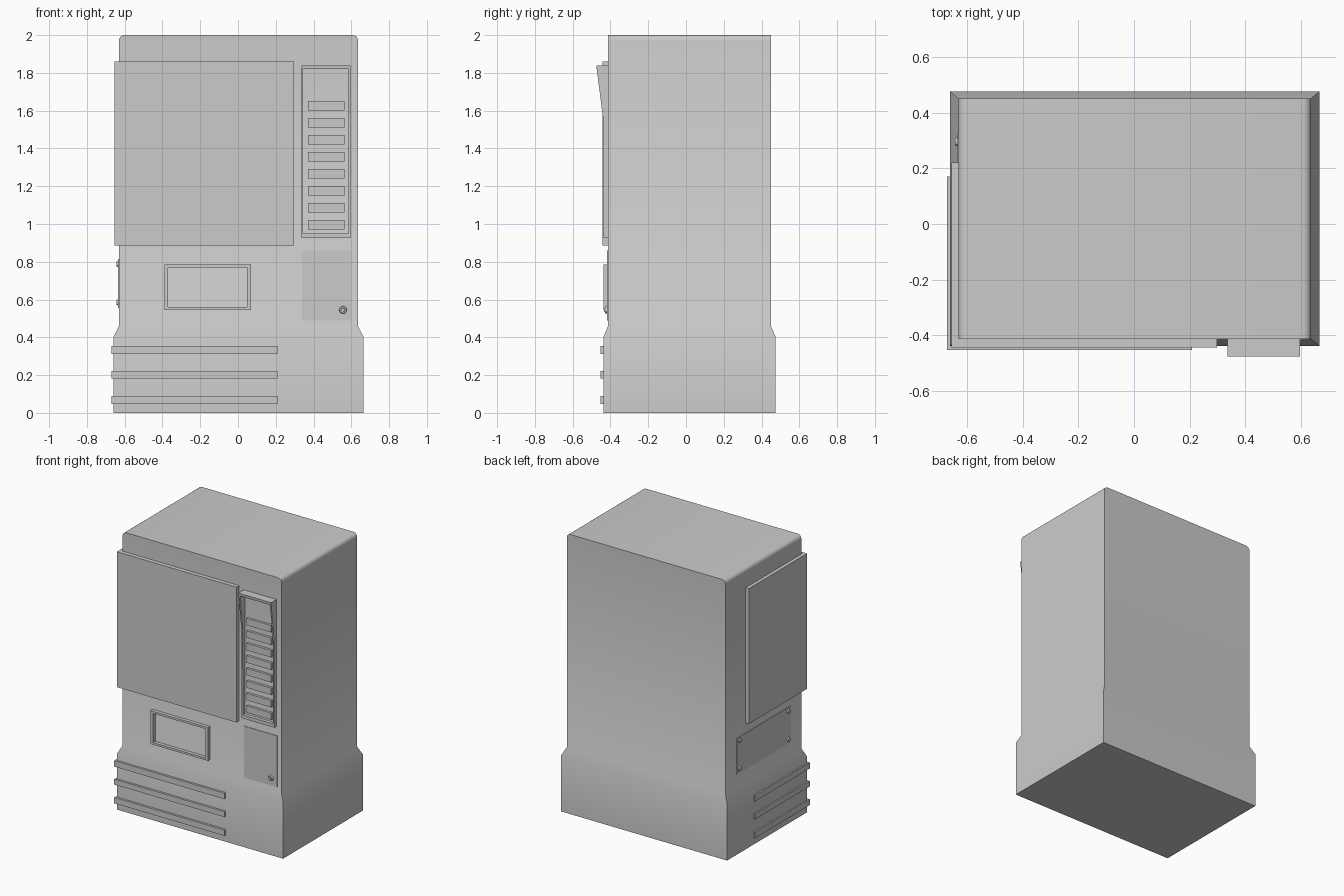
import bpy, bmesh
from math import pi
from mathutils import Matrix, Vector

if "Cube" in bpy.data.objects:
    bpy.data.objects.remove(bpy.data.objects["Cube"])


def finish(name, bm):
    bmesh.ops.recalc_face_normals(bm, faces=bm.faces[:])
    me = bpy.data.meshes.new(name)
    bm.to_mesh(me)
    bm.free()
    ob = bpy.data.objects.new(name, me)
    bpy.context.collection.objects.link(ob)
    return ob


def prism(name, pts, vec):
    """Extrude a planar outline of 3D points along vec."""
    bm = bmesh.new()
    face = bm.faces.new([bm.verts.new(p) for p in pts])
    ext = bmesh.ops.extrude_face_region(bm, geom=[face], use_keep_orig=True)
    moved = [g for g in ext["geom"] if isinstance(g, bmesh.types.BMVert)]
    bmesh.ops.translate(bm, verts=moved, vec=Vector(vec))
    return finish(name, bm)


def box(name, x0, x1, y0, y1, z0, z1):
    return prism(name, [(x0, y0, z0), (x1, y0, z0), (x1, y1, z0), (x0, y1, z0)], (0, 0, z1 - z0))


def wrap(name, x0, x1, y0, y1, z0, z1, t=0.05):
    """L-shaped band around the front left corner."""
    pts = [(x0, y0), (x1, y0), (x1, y0 + t), (x0 + t, y0 + t), (x0 + t, y1), (x0, y1)]
    return prism(name, [(x, y, z0) for x, y in pts], (0, 0, z1 - z0))


def disc(name, loc, r, depth, rot, sides=12):
    bm = bmesh.new()
    bmesh.ops.create_cone(bm, cap_ends=True, segments=sides, radius1=r, radius2=r * 0.8,
                          depth=depth, matrix=Matrix.Translation(loc) @ rot)
    return finish(name, bm)


# Cabinet: flared base, chamfered shoulder, rounded top side edges
bm = bmesh.new()
rings = []
for x0, x1, y0, y1, z in [(-0.66, 0.665, -0.437, 0.475, 0), (-0.66, 0.665, -0.437, 0.475, 0.40),
                          (-0.63, 0.635, -0.413, 0.45, 0.46), (-0.63, 0.635, -0.413, 0.45, 2.0)]:
    rings.append([bm.verts.new((x, y, z)) for x, y in [(x0, y0), (x1, y0), (x1, y1), (x0, y1)]])
for a, b in zip(rings, rings[1:]):
    for i in range(4):
        j = (i + 1) % 4
        bm.faces.new((a[i], a[j], b[j], b[i]))
bm.faces.new(rings[0][::-1])
bm.faces.new(rings[-1])
top = [e for e in bm.edges if all(v.co.z > 1.9 for v in e.verts)
       and abs(e.verts[0].co.x - e.verts[1].co.x) < 0.01]
bmesh.ops.bevel(bm, geom=top, offset=0.028, segments=4, profile=0.5, affect='EDGES')
cabinet = finish("cabinet", bm)
bpy.context.view_layer.objects.active = cabinet
cabinet.select_set(True)
bpy.ops.object.shade_smooth_by_angle(angle=pi / 6)

# Display panel and base trim strips wrapping the corner
wrap("display_panel", -0.655, 0.297, -0.443, 0.22, 0.885, 1.86)
for i, (z0, z1) in enumerate([(0.048, 0.09), (0.183, 0.222), (0.312, 0.355)]):
    wrap(f"trim_strip_{i}", -0.67, 0.208, -0.452, 0.17, z0, z1)

# Selector housing with sloping hood
side = [(-0.40, 0.925), (-0.437, 0.925), (-0.44, 1.565), (-0.475, 1.84), (-0.40, 1.84)]
for name, x in [("selector_side_left", 0.335), ("selector_side_right", 0.585)]:
    prism(name, [(x, y, z) for y, z in side], (0.01, 0, 0))
prism("selector_hood", [(0.345, -0.40, 1.82), (0.345, -0.4725, 1.82), (0.345, -0.475, 1.84),
                        (0.345, -0.40, 1.84)], (0.24, 0, 0))
box("selector_sill", 0.345, 0.585, -0.437, -0.40, 0.925, 0.95)

# Selection buttons
for i in range(8):
    z = 1.60 - 0.09 * i
    box(f"button_{i}", 0.37, 0.565, -0.43, -0.40, z, z + 0.05)

# Dispenser opening frame
box("tray_left", -0.39, -0.37, -0.438, -0.40, 0.545, 0.785)
box("tray_right", 0.048, 0.068, -0.438, -0.40, 0.545, 0.785)
box("tray_bottom", -0.37, 0.048, -0.438, -0.40, 0.545, 0.56)
box("tray_top", -0.37, 0.048, -0.438, -0.40, 0.77, 0.785)

# Coin door with lock
box("coin_door", 0.34, 0.602, -0.417, -0.40, 0.49, 0.86)
facing_front = Matrix.Rotation(pi / 2, 4, 'X')
disc("lock", (0.556, -0.42, 0.545), 0.022, 0.02, facing_front)
disc("lock_core", (0.556, -0.43, 0.545), 0.011, 0.01, facing_front)

# Service plate with four screws on the left side
box("service_plate", -0.634, -0.61, -0.29, 0.325, 0.555, 0.815)
facing_left = Matrix.Rotation(-pi / 2, 4, 'Y')
for i, (y, z) in enumerate([(-0.26, 0.585), (-0.26, 0.788), (0.295, 0.585), (0.295, 0.788)]):
    disc(f"screw_{i}", (-0.636, y, z), 0.017, 0.014, facing_left)
